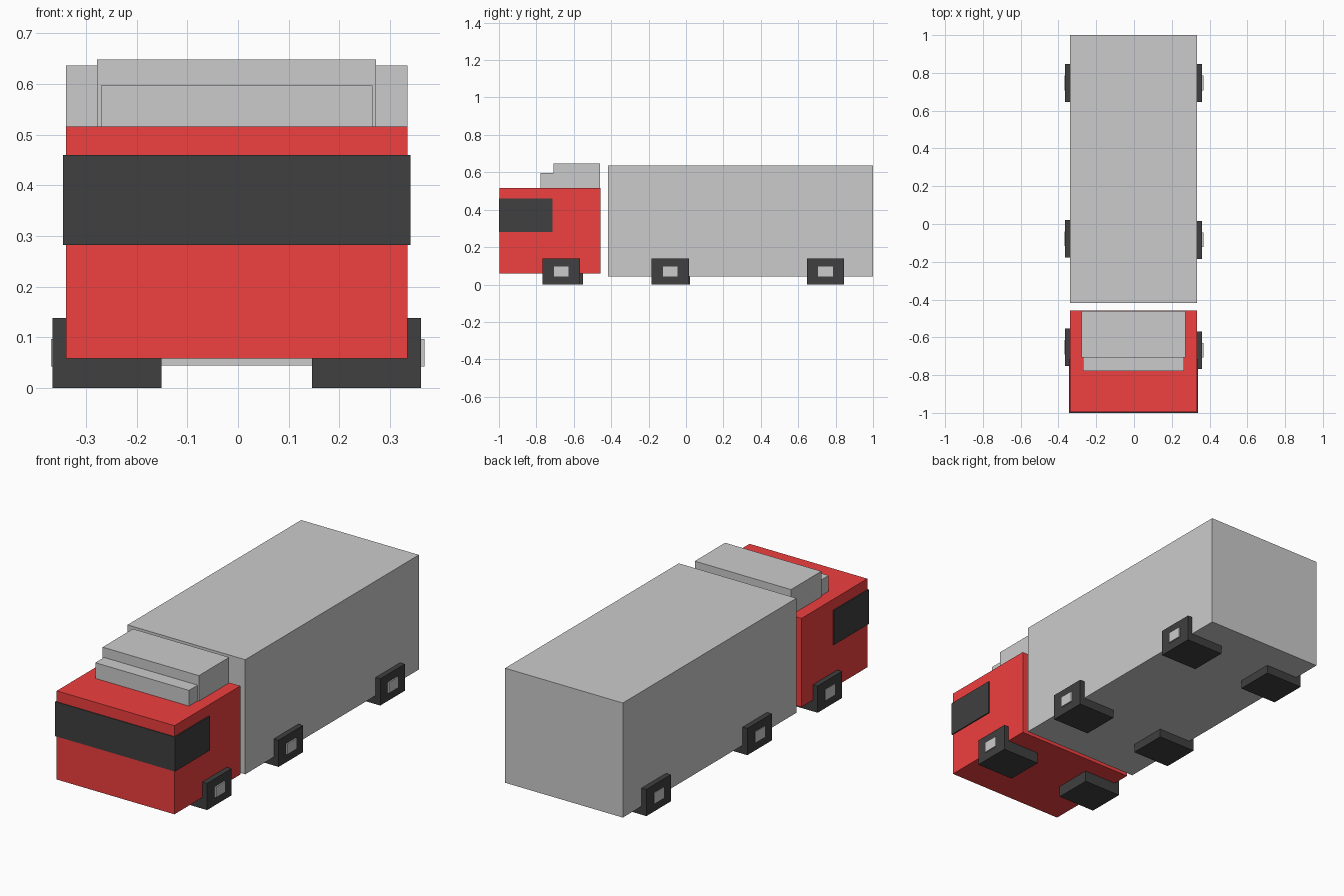
import bpy

if "Cube" in bpy.data.objects:
    bpy.data.objects.remove(bpy.data.objects["Cube"])


def material(name, color):
    m = bpy.data.materials.new(name)
    m.diffuse_color = color
    m.use_nodes = True
    m.node_tree.nodes["Principled BSDF"].inputs["Base Color"].default_value = m.diffuse_color
    return m


RED = material("red_paint", (0.87, 0.05, 0.05, 1))
BLACK = material("black", (0.05, 0.05, 0.05, 1))


def box(name, x, y, z, mat=None):
    """Box from (min, max) ranges on each axis."""
    spans = (x, y, z)
    bpy.ops.mesh.primitive_cube_add(size=1, location=[(a + b) / 2 for a, b in spans])
    ob = bpy.context.object
    ob.name = name
    ob.scale = [b - a for a, b in spans]
    bpy.ops.object.transform_apply(location=False, rotation=False, scale=True)
    if mat:
        ob.data.materials.append(mat)
    return ob


# Cargo box and cab
box("cargo_box", (-0.339, 0.334), (-0.418, 1.0), (0.044, 0.636))
box("cab", (-0.339, 0.334), (-0.996, -0.458), (0.058, 0.516), RED)

# Windscreen band wrapping the front and sides of the cab
box("window_band", (-0.345, 0.340), (-1.0, -0.715), (0.282, 0.460), BLACK)

# Stepped wind deflector on the roof
box("roof_deflector", (-0.278, 0.272), (-0.708, -0.460), (0.516, 0.648))
box("roof_deflector_step", (-0.270, 0.265), (-0.779, -0.708), (0.516, 0.597))

# Blocky wheels with square hubs: axle name, left centre y, right centre y
for axle, left_y, right_y in (("front", -0.652, -0.668),
                              ("middle", -0.078, -0.084),
                              ("rear", 0.746, 0.746)):
    for side, y, tyre, hub in (("left", left_y, (-0.366, -0.151), (-0.369, -0.30)),
                               ("right", right_y, (0.146, 0.361), (0.30, 0.368))):
        box(f"{axle}_{side}_wheel", tyre, (y - 0.1, y + 0.1), (0, 0.138), BLACK)
        box(f"{axle}_{side}_hub", hub, (y - 0.039, y + 0.039), (0.042, 0.097))
